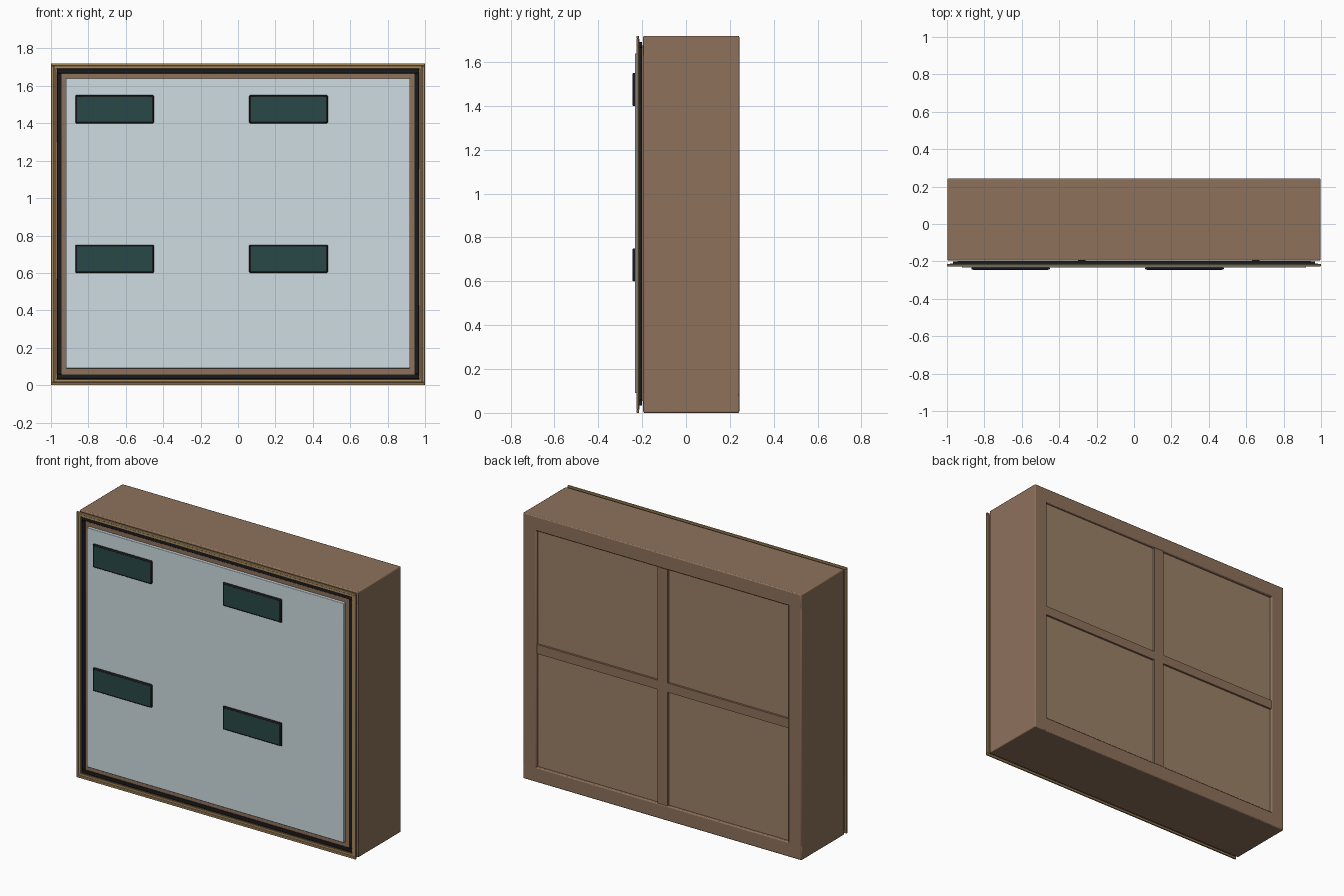
import bpy

if "Cube" in bpy.data.objects:
    bpy.data.objects.remove(bpy.data.objects["Cube"])

def mat(name, rgb):
    m = bpy.data.materials.new(name)
    m.diffuse_color = (*rgb, 1)
    m.use_nodes = True
    m.node_tree.nodes["Principled BSDF"].inputs["Base Color"].default_value = m.diffuse_color
    return m

WOOD = mat("wood", (0.27, 0.165, 0.105))
PANEL = mat("panel_wood", (0.33, 0.22, 0.14))
BRASS = mat("brass", (0.38, 0.25, 0.11))
BLACK = mat("rubber", (0.012, 0.011, 0.012))
GLASS = mat("glass", (0.62, 0.72, 0.75))
TEAL = mat("tag_face", (0.022, 0.065, 0.065))

def box(name, x, y, z, m, bevel=0.0):
    """Box from (min, max) ranges on each axis."""
    bpy.ops.mesh.primitive_cube_add(size=1, location=[(a + b) / 2 for a, b in (x, y, z)])
    o = bpy.context.object
    o.name = name
    o.scale = [b - a for a, b in (x, y, z)]
    bpy.ops.object.transform_apply(location=False, scale=True)
    o.data.materials.append(m)
    if bevel:
        b = o.modifiers.new("bevel", 'BEVEL')
        b.width, b.segments = bevel, 2
        bpy.ops.object.shade_smooth_by_angle()
    return o

def frame(name, hx, z, w, y, m, bevel=0.0):
    """Rectangular frame of four bars, w wide."""
    z0, z1 = z
    box(name + "_bottom", (-hx, hx), y, (z0, z0 + w), m, bevel)
    box(name + "_top", (-hx, hx), y, (z1 - w, z1), m, bevel)
    for side, s in (("left", -1), ("right", 1)):
        a, b = sorted((s * hx, s * (hx - w)))
        box(f"{name}_{side}", (a, b), y, (z0 + w, z1 - w), m, bevel)

# Cabinet carcass: top, bottom and sides
HX, H, T = 0.997, 1.72, 0.095
box("cabinet_bottom", (-HX, HX), (-0.195, 0.243), (0, T), WOOD, 0.006)
box("cabinet_top", (-HX, HX), (-0.195, 0.243), (H - T, H), WOOD, 0.006)
for side, s in (("left", -1), ("right", 1)):
    a, b = sorted((s * HX, s * (HX - T)))
    box(f"cabinet_{side}", (a, b), (-0.195, 0.243), (0, H), WOOD, 0.006)

# Dividers and recessed back panel
box("upright_divider", (-0.035, 0.035), (-0.18, 0.24), (T, H - T), WOOD)
for side, s in (("left", -1), ("right", 1)):
    a, b = sorted((s * 0.035, s * (HX - T)))
    box(f"shelf_{side}", (a, b), (-0.18, 0.238), (0.83, 0.89), WOOD)
box("back_panel", (-0.91, 0.91), (0.19, 0.225), (0.085, 1.635), PANEL)

# Door: wood backing rim, rubber seal, brass trim and glass
frame("door_rim", 0.945, (0.055, 1.675), 0.05, (-0.213, -0.197), WOOD)
frame("door_seal", 0.968, (0.033, 1.692), 0.025, (-0.216, -0.2), BLACK, 0.003)
frame("trim_outer", 1.0, (0.0, 1.72), 0.014, (-0.226, -0.214), BRASS, 0.003)
frame("trim_inner", 0.985, (0.016, 1.706), 0.013, (-0.222, -0.212), BRASS)
box("glass_pane", (-0.92, 0.92), (-0.233, -0.211), (0.09, 1.64), GLASS, 0.003)

# One tag and one small peg for each compartment
for i, x in enumerate((-0.87, 0.06)):
    for j, z in enumerate((0.60, 1.40)):
        n = f"{i}_{j}"
        box("tag_border_" + n, (x, x + 0.42), (-0.244, -0.23), (z, z + 0.15), BLACK, 0.005)
        box("tag_face_" + n, (x + 0.01, x + 0.41), (-0.245, -0.235),
            (z + 0.01, z + 0.14), TEAL)
        box("peg_" + n, (x + 0.57, x + 0.61), (-0.202, -0.15),
            (z - 0.375, z - 0.365), BLACK)
